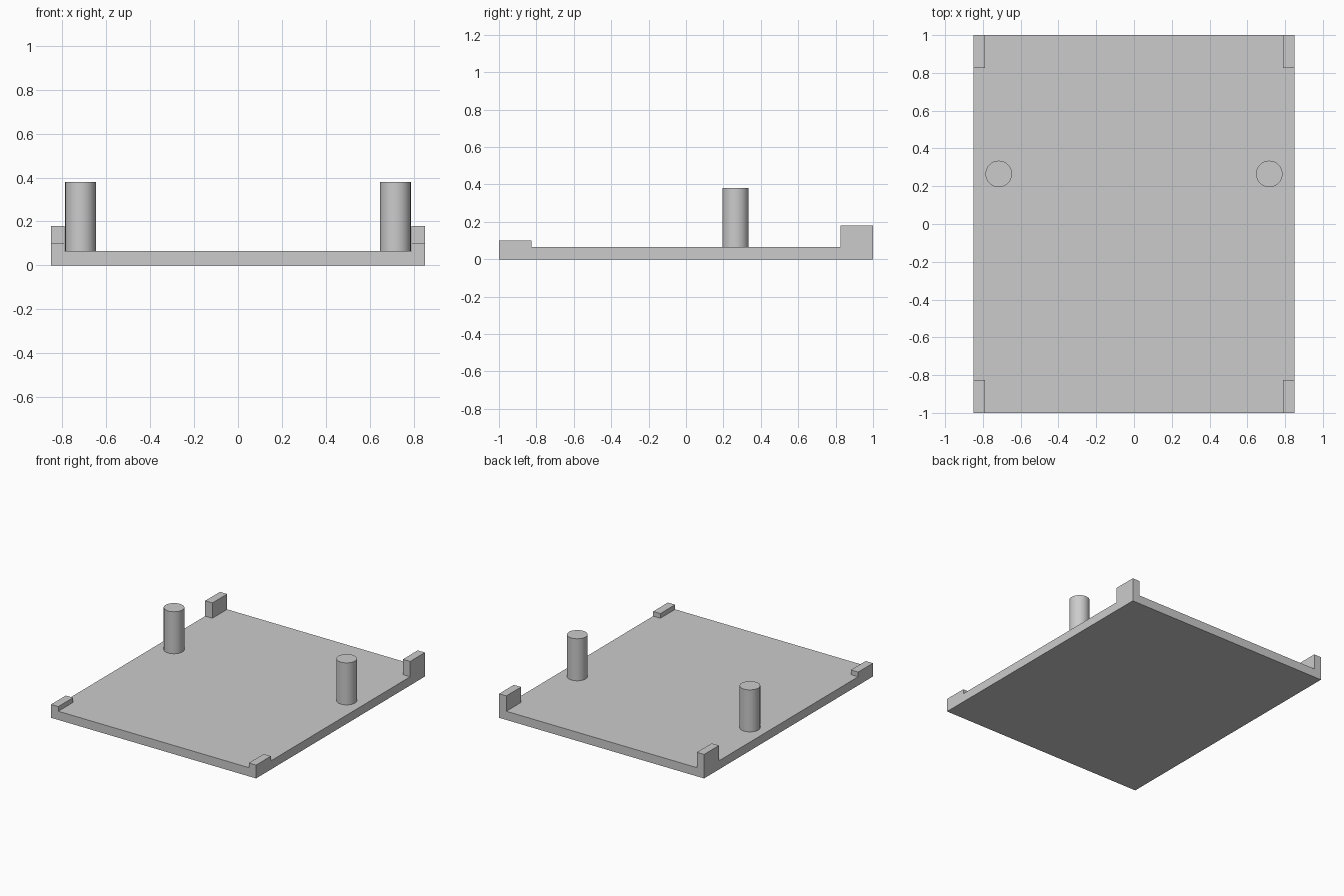
import bpy

if "Cube" in bpy.data.objects:
    bpy.data.objects.remove(bpy.data.objects["Cube"])

grey = bpy.data.materials.new("plain grey")
grey.diffuse_color = (0.6, 0.6, 0.6, 1)
grey.use_nodes = True
grey.node_tree.nodes["Principled BSDF"].inputs["Base Color"].default_value = grey.diffuse_color

W, L, T = 0.85, 1.0, 0.065           # half width, half length, plate thickness
TAB_W, TAB_L = 0.06, 0.175           # corner tab footprint


def box(name, x0, x1, y0, y1, z0, z1):
    bpy.ops.mesh.primitive_cube_add(
        size=1, location=((x0 + x1) / 2, (y0 + y1) / 2, (z0 + z1) / 2))
    ob = bpy.context.object
    ob.name = name
    ob.scale = (x1 - x0, y1 - y0, z1 - z0)
    bpy.ops.object.transform_apply(location=False, rotation=False, scale=True)
    ob.data.materials.append(grey)


# Flat base plate
box("base_plate", -W, W, -L, L, 0, T)

for side, s in (("left", -1), ("right", 1)):
    # Low front and tall back corner tabs, flush with the plate edges
    x0, x1 = sorted((s * W, s * (W - TAB_W)))
    box(f"front_tab_{side}", x0, x1, -L, -L + TAB_L, T, 0.10)
    box(f"back_tab_{side}", x0, x1, L - TAB_L, L, T, 0.18)

    # Upright round pin
    bpy.ops.mesh.primitive_cylinder_add(
        vertices=64, radius=0.07, depth=0.38 - T,
        location=(s * 0.716, 0.265, (0.38 + T) / 2))
    pin = bpy.context.object
    pin.name = f"pin_{side}"
    pin.data.materials.append(grey)
    bpy.ops.object.shade_smooth_by_angle()
